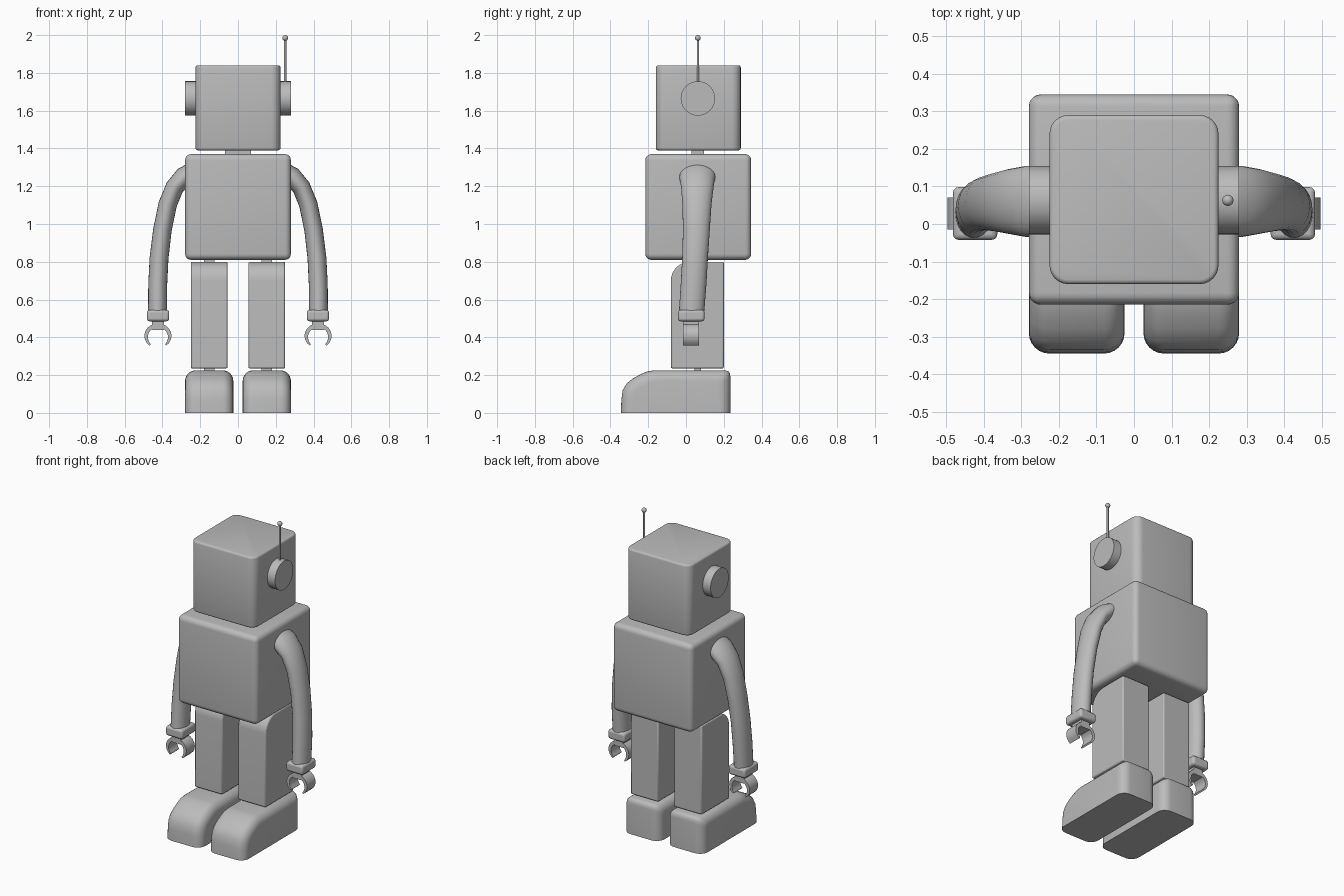
import bpy, bmesh, math
from mathutils import Vector, Matrix

if "Cube" in bpy.data.objects:
    bpy.data.objects.remove(bpy.data.objects["Cube"])

grey = bpy.data.materials.new("plain grey")
grey.diffuse_color = (0.5, 0.5, 0.5, 1)
grey.use_nodes = True
grey.node_tree.nodes["Principled BSDF"].inputs["Base Color"].default_value = grey.diffuse_color


def finish(bm, name, mirror=False, bevel=0, segs=2):
    bmesh.ops.recalc_face_normals(bm, faces=bm.faces)
    me = bpy.data.meshes.new(name)
    bm.to_mesh(me)
    bm.free()
    ob = bpy.data.objects.new(name, me)
    bpy.context.collection.objects.link(ob)
    me.materials.append(grey)
    bpy.ops.object.select_all(action='DESELECT')
    ob.select_set(True)
    bpy.context.view_layer.objects.active = ob
    bpy.ops.object.shade_smooth_by_angle(angle=math.radians(40))
    if bevel:
        m = ob.modifiers.new("soft edges", 'BEVEL')
        m.width, m.segments = bevel, segs
        m.limit_method, m.angle_limit = 'ANGLE', math.radians(40)
    if mirror:
        ob.modifiers.new("mirror", 'MIRROR')
    return ob


def box_bm(x0, x1, y0, y1, z0, z1):
    bm = bmesh.new()
    bmesh.ops.create_cube(bm, size=1)
    for v in bm.verts:
        v.co = Vector(((x0 + x1) / 2 + v.co.x * (x1 - x0),
                       (y0 + y1) / 2 + v.co.y * (y1 - y0),
                       (z0 + z1) / 2 + v.co.z * (z1 - z0)))
    return bm


def box(name, *dims, **kw):
    return finish(box_bm(*dims), name, **kw)


def round_edges(bm, test, r, segs):
    edges = [e for e in bm.edges if test(*[v.co for v in e.verts])]
    bmesh.ops.bevel(bm, geom=edges, offset=r, segments=segs, profile=0.5, affect='EDGES')


def loft(rings):
    bm = bmesh.new()
    vs = [[bm.verts.new(p) for p in ring] for ring in rings]
    n = len(vs[0])
    for a, b in zip(vs, vs[1:]):
        for i in range(n):
            bm.faces.new((a[i], a[(i + 1) % n], b[(i + 1) % n], b[i]))
    bm.faces.new(vs[0])
    bm.faces.new(vs[-1])
    return bm


def cylinder(name, r, depth, centre, axis='Z', mirror=False, segs=32):
    bm = bmesh.new()
    rot = Matrix.Rotation(math.pi / 2, 4, 'Y') if axis == 'X' else Matrix()
    bmesh.ops.create_cone(bm, cap_ends=True, segments=segs, radius1=r, radius2=r,
                          depth=depth, matrix=Matrix.Translation(centre) @ rot)
    return finish(bm, name, mirror)


# Head: widely rounded upright edges, small rounding at top and bottom
bm = box_bm(-0.225, 0.225, -0.16, 0.29, 1.39, 1.84)
round_edges(bm, lambda a, b: abs(a.z - b.z) > 0.1, 0.05, 6)
round_edges(bm, lambda a, b: abs(a.z - b.z) < 0.001, 0.012, 3)
finish(bm, "head")

# Torso and neck
bm = box_bm(-0.28, 0.28, -0.215, 0.345, 0.81, 1.37)
round_edges(bm, lambda a, b: True, 0.032, 5)
finish(bm, "torso")
box("neck", -0.07, 0.07, 0.03, 0.095, 1.36, 1.40)

# Ear discs and antenna
cylinder("ear", 0.091, 0.08, (0.24, 0.063, 1.665), 'X', mirror=True)
cylinder("antenna_rod", 0.006, 0.24, (0.25, 0.063, 1.865), segs=12)
bm = bmesh.new()
bmesh.ops.create_uvsphere(bm, u_segments=16, v_segments=10, radius=0.015,
                          matrix=Matrix.Translation((0.25, 0.063, 1.985)))
finish(bm, "antenna_tip")

# Arms: x, z, y centre, half thickness, half depth along a bent path
path = [(0.235, 1.272, 0.06, 0.057, 0.095), (0.285, 1.248, 0.06, 0.055, 0.095),
        (0.335, 1.195, 0.06, 0.049, 0.086), (0.372, 1.105, 0.058, 0.049, 0.077),
        (0.400, 0.97, 0.055, 0.049, 0.071), (0.418, 0.82, 0.048, 0.050, 0.068),
        (0.425, 0.68, 0.04, 0.050, 0.068), (0.426, 0.54, 0.03, 0.050, 0.067)]
rings = []
for i, (x, z, y, hn, hy) in enumerate(path):
    p, q = path[max(i - 1, 0)], path[min(i + 1, len(path) - 1)]
    t = Vector((q[0] - p[0], q[1] - p[1])).normalized()
    ring = []
    for k in range(24):
        a = k * math.tau / 24
        ring.append((x - t.y * hn * math.cos(a), y + hy * math.sin(a),
                     z + t.x * hn * math.cos(a)))
    rings.append(ring)
finish(loft(rings), "arm", mirror=True)

# Wrist cuff, claw stem and open claw
box("wrist_cuff", 0.364, 0.482, -0.042, 0.098, 0.485, 0.545, mirror=True, bevel=0.014, segs=3)
box("claw_stem", 0.392, 0.455, -0.015, 0.07, 0.44, 0.49, mirror=True)
rings = []
for k in range(17):
    a = math.radians(-52 + k * 284 / 16)
    edge = abs(k - 8) / 8
    inner = 0.050 + 0.012 * edge ** 3
    c, s = math.cos(a), math.sin(a)
    x, z, r = 0.424, 0.408, 0.072
    h = 0.92
    rings.append([(x + c * r, -0.015, z + s * r * h), (x + c * r, 0.07, z + s * r * h),
                  (x + c * inner, 0.07, z + s * inner * h),
                  (x + c * inner, -0.015, z + s * inner * h)])
finish(loft(rings), "claw", mirror=True)

# Legs with a rounded top front edge, and joint plates
bm = box_bm(0.055, 0.25, -0.08, 0.20, 0.235, 0.80)
round_edges(bm, lambda a, b: min(a.z, b.z) > 0.7 and max(a.y, b.y) < 0, 0.10, 8)
finish(bm, "leg", mirror=True, bevel=0.008)
box("hip_joint", 0.125, 0.18, 0.04, 0.085, 0.79, 0.82, mirror=True)
box("ankle_joint", 0.125, 0.18, 0.045, 0.08, 0.215, 0.245, mirror=True)

# Feet: side profile swept across x, shrinking towards rounded sides
profile = [(-0.345, 0), (-0.342, 0.07), (-0.335, 0.12), (-0.315, 0.155), (-0.28, 0.183),
           (-0.24, 0.205), (-0.205, 0.22), (-0.17, 0.225), (0.21, 0.225),
           (0.225, 0.22), (0.233, 0.208), (0.235, 0.19), (0.235, 0)]
x0, x1, r, n = 0.025, 0.28, 0.055, 6
yc, hy, hz = -0.055, 0.29, 0.225


def foot_ring(x, inset):
    return [(x, yc + (y - yc) * (hy - inset) / hy, z * (hz - inset) / hz) for y, z in profile]


steps = [(r * (1 - math.sin(a)), r * (1 - math.cos(a)))
         for a in [i * math.pi / 2 / n for i in range(n + 1)]]
rings = [foot_ring(x0 + inset_x, inset) for inset, inset_x in steps]
rings += [foot_ring(x1 - inset_x, inset) for inset, inset_x in reversed(steps)]
finish(loft(rings), "foot", mirror=True)
